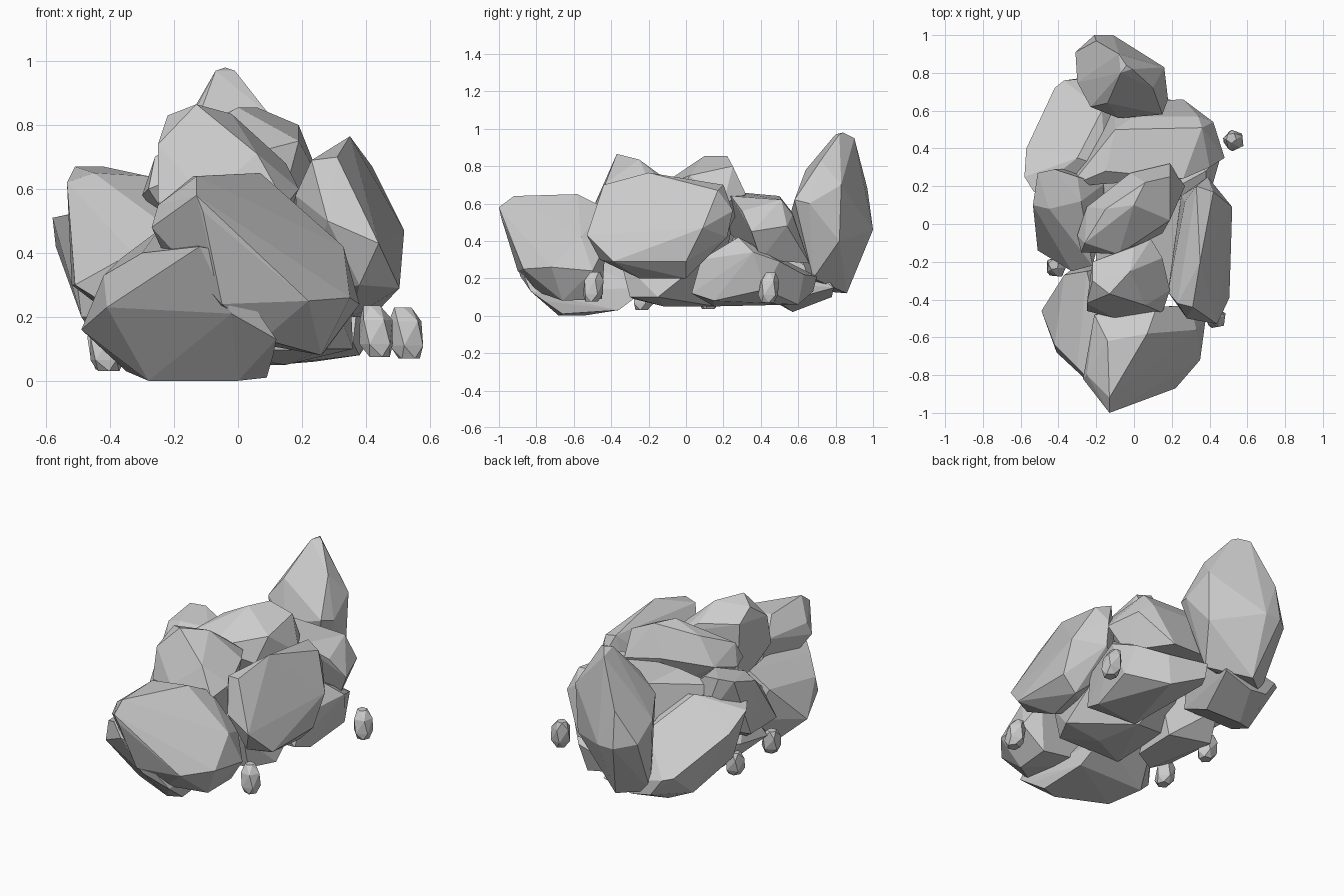
import bpy, bmesh
from math import sin, cos, tau


def rock(name, *points):
    """Faceted boulder: convex hull around a few corner points."""
    bm = bmesh.new()
    for p in points:
        bm.verts.new(p)
    bmesh.ops.convex_hull(bm, input=bm.verts[:])
    loose = [v for v in bm.verts if not v.link_faces]
    bmesh.ops.delete(bm, geom=loose, context='VERTS')
    bmesh.ops.dissolve_limit(bm, angle_limit=0.09, verts=bm.verts[:], edges=bm.edges[:])
    bmesh.ops.recalc_face_normals(bm, faces=bm.faces[:])
    me = bpy.data.meshes.new(name)
    bm.to_mesh(me)
    bm.free()
    ob = bpy.data.objects.new(name, me)
    bpy.context.collection.objects.link(ob)
    return ob


# Front boulders: low foot and the overhanging block above it
rock("front_foot_rock",
     (-0.49, -0.46, 0.16), (-0.42, -0.64, 0.33), (-0.30, -0.76, 0.40), (-0.12, -0.95, 0.42),
     (-0.07, -0.95, 0.41), (-0.41, -0.68, 0.23), (-0.02, -0.885, 0.21), (-0.28, -0.55, 0.0),
     (0.09, -0.66, 0.01), (0.00, -0.68, 0.0), (0.12, -0.83, 0.13), (0.11, -0.76, 0.08),
     (0.08, -0.36, 0.03), (-0.35, -0.36, 0.03), (-0.37, -0.27, 0.38), (-0.30, -0.22, 0.20),
     (0.05, -0.20, 0.15), (-0.25, -0.25, 0.47))
rock("front_overhang_rock",
     (-0.13, -1.0, 0.58), (-0.11, -0.99, 0.53), (-0.27, -0.82, 0.48), (-0.25, -0.80, 0.55),
     (-0.14, -0.62, 0.64), (0.07, -0.58, 0.65), (-0.13, -0.92, 0.64), (-0.21, -0.48, 0.56),
     (0.33, -0.56, 0.42), (0.38, -0.50, 0.24), (0.35, -0.72, 0.26), (0.22, -0.87, 0.25),
     (0.26, -0.66, 0.08), (0.08, -0.80, 0.13), (0.30, -0.43, 0.38), (0.12, -0.44, 0.58),
     (0.27, -0.45, 0.09), (-0.12, -0.45, 0.15), (-0.05, -0.90, 0.24))

# Upper boulders
rock("upper_front_rock",
     (-0.25, -0.42, 0.74), (-0.22, -0.30, 0.83), (-0.13, -0.37, 0.865), (-0.02, -0.25, 0.835),
     (0.06, -0.43, 0.71), (-0.22, -0.20, 0.76), (0.00, -0.12, 0.74), (0.09, -0.08, 0.68),
     (0.15, -0.18, 0.68), (0.19, -0.35, 0.60), (0.15, -0.47, 0.55), (-0.10, -0.50, 0.57),
     (-0.25, -0.46, 0.56), (-0.20, -0.20, 0.35), (0.10, -0.20, 0.35), (0.08, -0.42, 0.38),
     (-0.15, -0.42, 0.38))
rock("upper_middle_rock",
     (-0.30, -0.06, 0.58), (-0.26, -0.10, 0.70), (-0.15, 0.08, 0.78), (0.00, 0.10, 0.855),
     (0.06, 0.22, 0.855), (0.19, 0.25, 0.80), (0.19, 0.32, 0.65), (0.27, 0.20, 0.60),
     (0.19, 0.02, 0.75), (0.15, -0.05, 0.60), (-0.08, -0.16, 0.68), (-0.28, -0.15, 0.60),
     (-0.02, 0.27, 0.68), (-0.25, 0.09, 0.62), (0.10, 0.20, 0.40), (-0.15, -0.05, 0.40))

# Flank boulders
rock("right_slab_rock",
     (0.35, -0.20, 0.765), (0.33, 0.20, 0.70), (0.42, 0.17, 0.67), (0.31, -0.44, 0.70),
     (0.23, -0.42, 0.69), (0.18, -0.36, 0.58), (0.27, 0.12, 0.62), (0.39, 0.25, 0.56),
     (0.52, 0.09, 0.47), (0.44, -0.53, 0.43), (0.505, -0.39, 0.29), (0.505, 0.00, 0.29),
     (0.42, 0.00, 0.20), (0.38, -0.46, 0.30), (0.28, -0.50, 0.50), (0.20, -0.20, 0.25),
     (0.36, -0.25, 0.20), (0.38, 0.22, 0.42), (0.25, 0.15, 0.35))
rock("left_rock",
     (-0.535, 0.10, 0.62), (-0.51, 0.27, 0.67), (-0.42, 0.29, 0.67), (-0.30, 0.25, 0.64),
     (-0.16, 0.21, 0.52), (-0.51, -0.14, 0.30), (-0.52, 0.12, 0.30), (-0.33, -0.25, 0.40),
     (-0.22, -0.22, 0.48), (-0.38, -0.20, 0.22), (-0.45, 0.08, 0.65), (-0.28, 0.12, 0.64),
     (-0.16, 0.00, 0.42), (-0.30, 0.29, 0.35), (-0.35, -0.05, 0.17))

# Rear boulders
rock("rear_left_rock",
     (-0.58, 0.25, 0.51), (-0.53, 0.17, 0.52), (-0.57, 0.40, 0.42), (-0.42, 0.72, 0.23),
     (-0.37, 0.76, 0.22), (-0.30, 0.77, 0.12), (-0.18, 0.78, 0.10), (-0.28, 0.57, 0.02),
     (-0.49, 0.25, 0.20), (-0.40, 0.50, 0.06), (-0.30, 0.35, 0.57), (-0.17, 0.60, 0.42),
     (0.00, 0.79, 0.15), (-0.05, 0.70, 0.22), (-0.10, 0.50, 0.07), (-0.15, 0.25, 0.20),
     (-0.15, 0.30, 0.52))
rock("rear_middle_rock",
     (-0.34, 0.20, 0.58), (-0.15, 0.28, 0.66), (0.26, 0.24, 0.64), (0.36, 0.51, 0.62),
     (-0.10, 0.50, 0.64), (0.00, 0.57, 0.55), (0.34, 0.57, 0.54), (0.42, 0.54, 0.48),
     (0.48, 0.35, 0.45), (0.40, 0.30, 0.56), (0.26, 0.66, 0.28), (-0.10, 0.64, 0.30),
     (0.40, 0.40, 0.30), (-0.25, 0.22, 0.45))
rock("rear_right_base_rock",
     (0.36, 0.03, 0.12), (0.38, 0.08, 0.30), (0.38, 0.28, 0.42), (0.46, 0.36, 0.34),
     (0.40, 0.50, 0.29), (0.28, 0.63, 0.22), (0.06, 0.70, 0.21), (0.06, 0.68, 0.13),
     (0.24, 0.60, 0.06), (0.38, 0.15, 0.08), (0.12, 0.15, 0.05), (0.05, 0.10, 0.28),
     (0.00, 0.58, 0.15), (0.42, 0.42, 0.14))
rock("tall_rear_rock",
     (-0.07, 0.80, 0.97), (-0.04, 0.84, 0.98), (-0.01, 0.82, 0.97), (-0.08, 0.90, 0.95),
     (0.10, 0.72, 0.83), (-0.14, 0.64, 0.78), (-0.23, 0.62, 0.66), (-0.08, 0.56, 0.55),
     (0.15, 0.58, 0.62), (0.18, 0.66, 0.60), (0.16, 0.83, 0.70), (0.15, 0.82, 0.40),
     (-0.11, 1.0, 0.46), (-0.21, 1.0, 0.46), (-0.20, 0.97, 0.68), (-0.31, 0.91, 0.48),
     (-0.30, 0.75, 0.57), (-0.13, 0.86, 0.12), (-0.28, 0.74, 0.13), (0.06, 0.68, 0.20),
     (-0.15, 0.62, 0.22))

# Low rocks filling the middle of the base
rock("middle_base_rock",
     (-0.12, -0.28, 0.09), (0.28, -0.30, 0.10), (0.36, -0.15, 0.10), (0.15, -0.12, 0.05),
     (0.10, 0.16, 0.05), (0.35, 0.10, 0.30), (0.28, -0.35, 0.30), (-0.20, -0.30, 0.45),
     (-0.20, 0.25, 0.50), (-0.12, 0.10, 0.10))
rock("left_base_rock",
     (-0.42, -0.18, 0.15), (-0.30, -0.22, 0.09), (-0.12, -0.10, 0.06), (-0.10, 0.18, 0.05),
     (-0.38, 0.20, 0.09), (-0.45, 0.12, 0.22), (-0.30, -0.15, 0.32), (-0.10, 0.10, 0.40),
     (-0.35, 0.30, 0.25))

# Scattered pebbles: five-sided, slightly leaning
for i, (x, y, z) in enumerate([(0.525, 0.445, 0.15), (0.43, -0.495, 0.155),
                               (-0.415, -0.225, 0.10), (-0.42, 0.13, 0.105)]):
    h = 0.08 if x > 0 else 0.07
    pts = [(x + d + r * cos(tau * k / 5 + i + t), y - d + r * sin(tau * k / 5 + i + t), z + h * t)
           for r, t, d in [(0.035, -1, 0.01), (0.056, -0.5, 0.005), (0.054, 0.45, 0), (0.028, 1, -0.01)]
           for k in range(5)]
    rock("pebble_%d" % (i + 1), *pts)
